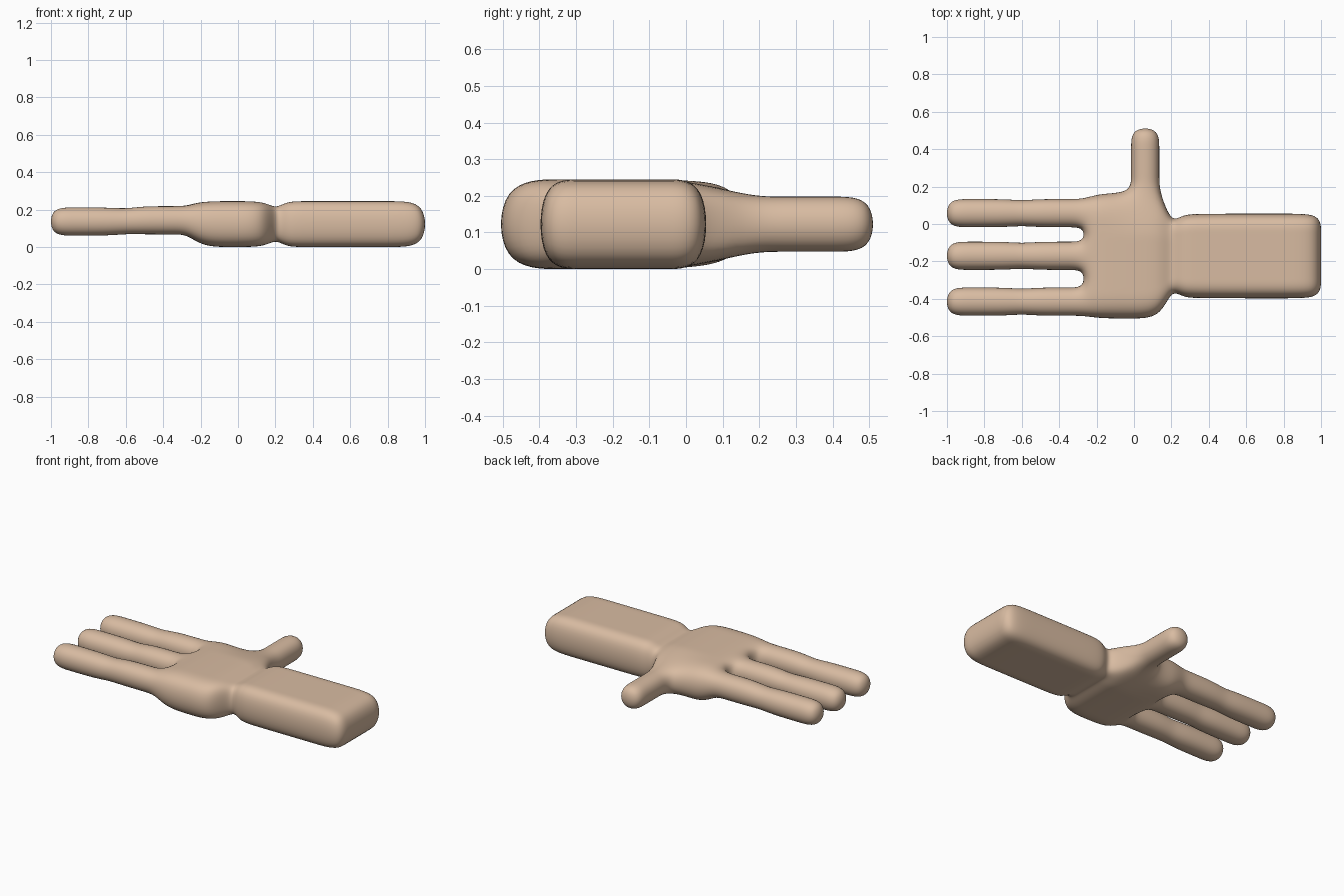
import bpy, bmesh

if "Cube" in bpy.data.objects:
    bpy.data.objects.remove(bpy.data.objects["Cube"])

# Low cage of an arm with palm, three fingers and a thumb, smoothed by subdivision
bm = bmesh.new()
H = 0.082                      # half width of a finger cage
CY, CZ = -0.171, 0.1225        # centre line of palm and forearm
FINGERS = (-0.415, -0.17, 0.058)


def columns(half):
    """Six y positions: the finger edges, scaled to a given half width."""
    base = [c + s * H for c in FINGERS for s in (-1, 1)]
    mid, ext = (base[0] + base[-1]) / 2, (base[-1] - base[0]) / 2
    return [CY + (y - mid) / ext * half for y in base]


def row(x, ys, z):
    return [bm.verts.new((x, y, z)) for y in ys]


def tube(ring, rings):
    """Extend a four-sided ring through further rings and cap the end."""
    for pts in rings:
        new = [bm.verts.new(p) for p in pts]
        for i in range(4):
            j = (i + 1) % 4
            bm.faces.new((ring[i], ring[j], new[j], new[i]))
        ring = new
    bm.faces.new(ring)


# Palm, wrist and forearm cross sections: x, y columns, z low, z high
finger_cols = [c + s * H for c in FINGERS for s in (-1, 1)]
palm_cols = finger_cols[:]
palm_cols[0], palm_cols[-1] = -0.5125, 0.173
sections = [
    (-0.27, finger_cols, 0.061, 0.225),
    (-0.18, palm_cols, 0.0, 0.245),
    (-0.022, palm_cols, 0.0, 0.245),
    (0.142, palm_cols, 0.0, 0.245),
    (0.20, columns(0.178), 0.042, 0.203),
    (0.26, columns(0.228), 0.0, 0.245),
    (0.36, columns(0.231), 0.0, 0.245),
    (0.83, columns(0.231), 0.0, 0.245),
    (1.0075, columns(0.231), 0.0, 0.245),
]
low = [row(x, ys, a) for x, ys, a, b in sections]
high = [row(x, ys, b) for x, ys, a, b in sections]
THUMB = 2                      # section span the thumb grows from
for i in range(len(sections) - 1):
    for r in (low, high):
        for j in range(5):
            bm.faces.new((r[i][j], r[i][j + 1], r[i + 1][j + 1], r[i + 1][j]))
    for j in (0, 5):
        if not (i == THUMB and j == 5):
            bm.faces.new((low[i][j], low[i + 1][j], high[i + 1][j], high[i][j]))
for j in range(5):             # end of the forearm
    bm.faces.new((low[-1][j], low[-1][j + 1], high[-1][j + 1], high[-1][j]))
for j in (1, 3):               # webs between the fingers
    bm.faces.new((low[0][j], low[0][j + 1], high[0][j + 1], high[0][j]))

# Fingers with a pinched joint: x, z centre, half width
profile = [(-0.35, 0.143, H), (-0.51, 0.143, H), (-0.60, 0.137, 0.073),
           (-0.69, 0.136, H), (-0.88, 0.136, H), (-1.0105, 0.136, H)]
for k, c in enumerate(FINGERS):
    j = 2 * k
    base = [low[0][j], low[0][j + 1], high[0][j + 1], high[0][j]]
    tube(base, [[(x, c - h, z - h), (x, c + h, z - h),
                 (x, c + h, z + h), (x, c - h, z + h)] for x, z, h in profile])

# Thumb from the side of the palm
base = [low[THUMB][5], low[THUMB + 1][5], high[THUMB + 1][5], high[THUMB][5]]
for v in base:
    v.co.z = CZ + (H if v.co.z > CZ else -H)
tx = 0.06
tube(base, [[(tx - H, y, CZ - H), (tx + H, y, CZ - H),
             (tx + H, y, CZ + H), (tx - H, y, CZ + H)] for y in (0.26, 0.40, 0.52)])

bmesh.ops.recalc_face_normals(bm, faces=bm.faces)
for f in bm.faces:
    f.smooth = True
mesh = bpy.data.meshes.new("hand_and_forearm")
bm.to_mesh(mesh)
bm.free()
hand = bpy.data.objects.new("hand_and_forearm", mesh)
bpy.context.collection.objects.link(hand)

sub = hand.modifiers.new("smooth", "SUBSURF")
sub.levels = sub.render_levels = 3

skin = bpy.data.materials.new("tan skin")
skin.diffuse_color = (0.69, 0.50, 0.36, 1)
skin.use_nodes = True
skin.node_tree.nodes["Principled BSDF"].inputs["Base Color"].default_value = skin.diffuse_color
mesh.materials.append(skin)
